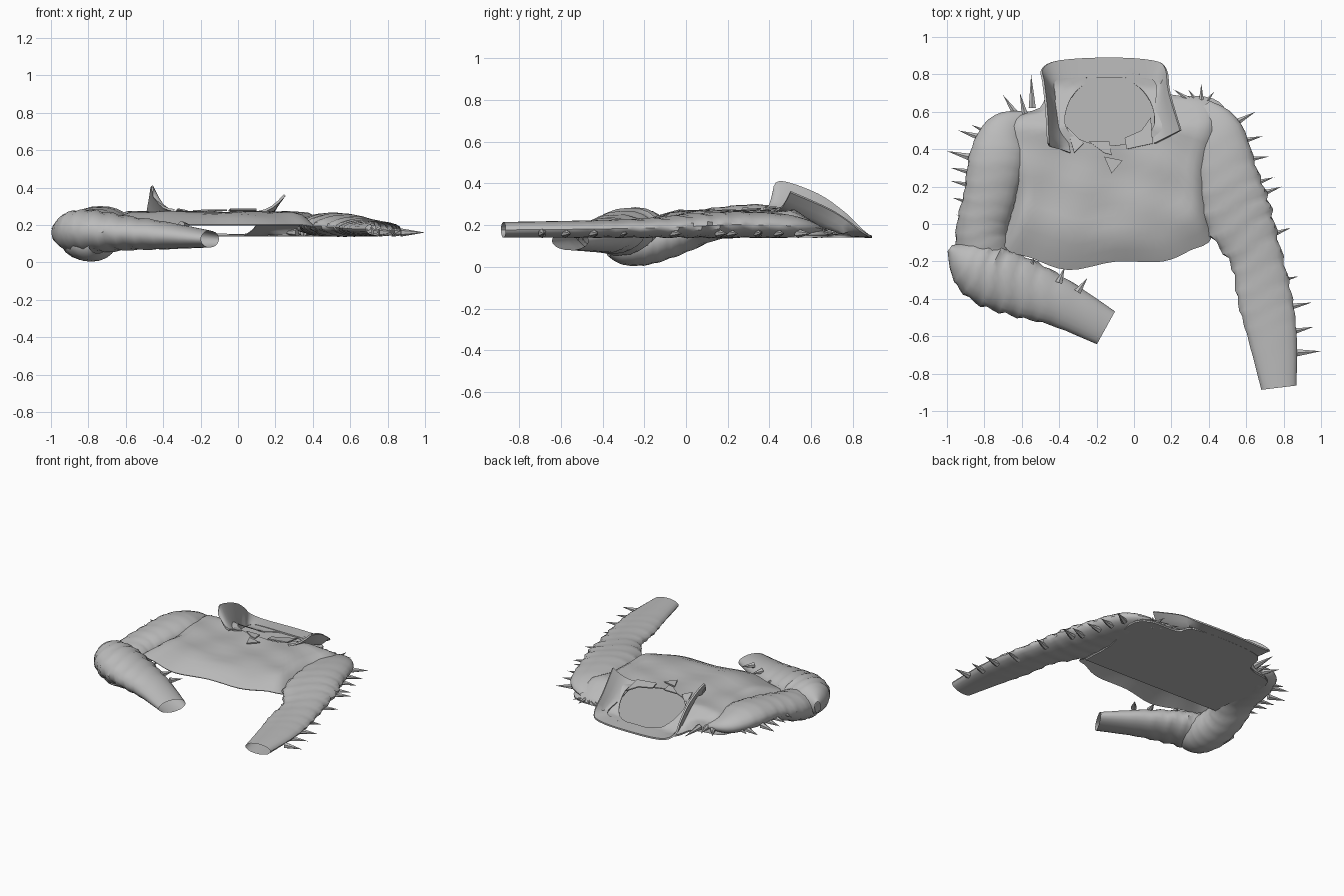
import bpy, bmesh, math
from mathutils import Vector

cube = bpy.data.objects.get("Cube")
if cube:
    bpy.data.objects.remove(cube, do_unlink=True)

grey = bpy.data.materials.new("grey_cloth")
grey.use_nodes = True
grey.diffuse_color = (0.5, 0.5, 0.5, 1)
grey.node_tree.nodes["Principled BSDF"].inputs["Base Color"].default_value = (0.5, 0.5, 0.5, 1)
parts = []


def finish(name, bm, thickness=0.0):
    mesh = bpy.data.meshes.new(name)
    bm.to_mesh(mesh)
    bm.free()
    mesh.materials.append(grey)
    part = bpy.data.objects.new(name, mesh)
    bpy.context.collection.objects.link(part)
    if thickness:
        solid = part.modifiers.new("thickness", "SOLIDIFY")
        solid.thickness = thickness
        solid.offset = 0
    parts.append(part)
    return part


def smooth_path(points, steps, closed=False):
    """Catmull-Rom curve through points of any dimension."""
    points = [Vector(p) for p in points]
    count = len(points)
    result = []
    for i in range(count if closed else count - 1):
        if closed:
            a, b, c, d = (points[(i + k) % count] for k in (-1, 0, 1, 2))
        else:
            a, b, c, d = (points[min(max(i + k, 0), count - 1)] for k in (-1, 0, 1, 2))
        for s in range(steps):
            t = s / steps
            result.append(b + (c - a) * (t / 2) + (a * 2 - b * 5 + c * 4 - d) * (t * t / 2)
                          + (b * 3 - a - c * 3 + d) * (t ** 3 / 2))
    if not closed:
        result.append(points[-1])
    return result


def loft(bm, rings, closed):
    rows = [[bm.verts.new(p) for p in ring] for ring in rings]
    size = len(rows[0])
    for low, high in zip(rows, rows[1:]):
        for i in range(size if closed else size - 1):
            j = (i + 1) % size
            bm.faces.new((low[i], low[j], high[j], high[i]))


def sleeve(name, stations, folds, sides=20):
    """Open tube; stations are x, y, half width, bottom z, top z."""
    path = smooth_path(stations, 6)
    rings = []
    for i, (x, y, half, low, high) in enumerate(path):
        after, before = path[min(i + 1, len(path) - 1)], path[max(i - 1, 0)]
        along = Vector((after[0] - before[0], after[1] - before[1], 0)).normalized()
        across = Vector((-along.y, along.x, 0))
        fade = math.sin(math.pi * i / (len(path) - 1)) ** 2
        ring = []
        for k in range(sides):
            a = math.tau * k / sides
            crease = 1 + folds * fade * math.sin(i * 2.1 + 2 * math.sin(a * 2))
            offset = across * (math.cos(a) * half * crease)
            lift = math.sin(a) * (high - low) / 2 * crease
            ring.append(Vector((x, y, (low + high) / 2 + lift)) + offset)
        rings.append(ring)
    bm = bmesh.new()
    loft(bm, rings, True)
    bmesh.ops.recalc_face_normals(bm, faces=bm.faces)
    finish(name, bm)
    return [Vector(p[:2]) for p in path]


# Torso: domed front sheet with a neck opening and an open hem
outline = smooth_path([
    (.42, -.06), (.42, .25), (.5, .55), (.42, .67), (.2, .69), (.14, .78), (-.13, .81),
    (-.43, .78), (-.5, .62), (-.7, .56), (-.72, .35), (-.68, .1), (-.69, -.12),
    (-.55, -.18), (-.35, -.245), (-.1, -.2), (.15, -.2), (.3, -.14)], 4, True)
neck = Vector((-.13, .55))
rings = []
for r in range(11):
    t = r / 10
    ring = []
    for p in outline:
        toward = (p - neck).normalized()
        inner = neck + Vector((toward.x * .24, toward.y * (.13 if toward.y < 0 else .24)))
        q = p.lerp(inner, t)
        hem = min(max(-p.y * 8, 0), 1)
        edge = .15 + .05 * hem
        top = .265 - .118 * min(max((q.y - .52) * 5, 0), 1)
        rise = math.sin(min(t * 3, 1) * math.pi / 2)
        fold = .008 * math.sin(q.x * 13 + q.y * 9) * math.sin(q.y * 17 - q.x * 5) * rise
        fold *= min(max((.7 - q.y) * 5, 0), 1)
        ring.append((q.x, q.y, edge + (top - edge) * rise + fold))
    rings.append(ring)
bm = bmesh.new()
loft(bm, rings, True)
finish("jacket_front", bm, .006)

# Flat back panel, shorter than the front and joined to it along the sides
seam = [p for p in outline if p.y > -.02]
bm = bmesh.new()
bm.faces.new([bm.verts.new((p.x, p.y, .142)) for p in seam])
finish("jacket_back", bm, .004)
bm = bmesh.new()
loft(bm, [[(p.x, p.y, z) for p in seam] for z in (.142, .153)], False)
finish("side_seam", bm)

# Collar: flat behind the neck, its two wings standing up
rim = smooth_path([
    (-.455, .42, .35), (-.46, .45, .41), (-.47, .63, .35), (-.485, .76, .26), (-.49, .83, .19),
    (-.4, .875, .15), (-.13, .89, .145), (.1, .875, .15), (.17, .83, .18),
    (.19, .7, .27), (.25, .5, .36)], 4)
base = smooth_path([
    (-.34, .38, .28), (-.36, .46, .25), (-.39, .55, .2), (-.42, .67, .165), (-.43, .75, .15),
    (-.37, .78, .148), (-.13, .78, .148), (.06, .78, .148), (.12, .74, .165),
    (.11, .6, .21), (.11, .43, .27)], 4)
rows = []
for t in (0, .25, .5, .75, 1):
    sag = -.02 * math.sin(math.pi * t)
    rows.append([b.lerp(r, t) + Vector((0, 0, sag if b.z > .17 else 0))
                 for b, r in zip(base, rim)])
bm = bmesh.new()
loft(bm, rows, False)
finish("collar", bm, .012)

# Lapels: small turned flaps at the throat
for name, corners in {
        "left_lapel": [(-.05, .46, .275), (.04, .5, .275), (.09, .57, .26), (.1, .43, .285),
                       (-.04, .4, .285)],
        "right_lapel": [(-.36, .52, .25), (-.27, .43, .275), (-.32, .38, .285)],
        "throat_tab": [(-.24, .44, .275), (-.13, .44, .275), (-.12, .37, .28), (-.16, .38, .28)],
        "throat_point": [(-.16, .36, .278), (-.06, .34, .278), (-.12, .27, .28)]}.items():
    bm = bmesh.new()
    bm.faces.new([bm.verts.new(c) for c in corners])
    finish(name, bm, .008)

# Sleeves: the left one straight, the right one bent at the elbow
left_line = sleeve("left_sleeve", [
    (.36, .62, .06, .16, .2), (.45, .49, .13, .14, .25), (.5, .25, .165, .14, .265),
    (.56, .04, .18, .14, .255), (.65, -.17, .14, .14, .235), (.7, -.4, .145, .14, .225),
    (.74, -.6, .13, .14, .22), (.775, -.875, .095, .14, .215)], .07)
upper_line = sleeve("right_upper_sleeve", [
    (-.58, .57, .04, .17, .21), (-.68, .49, .12, .14, .27), (-.73, .35, .15, .14, .3),
    (-.77, .15, .14, .13, .285), (-.81, -.02, .14, .06, .26), (-.8, -.18, .15, .01, .23),
    (-.77, -.3, .12, .01, .19), (-.75, -.37, .05, .05, .13)], .03)
fore_line = sleeve("right_forearm_sleeve", [
    (-.985, -.13, .02, .12, .2), (-.9, -.19, .12, .06, .27), (-.78, -.27, .165, .05, .28),
    (-.6, -.34, .16, .065, .25), (-.4, -.42, .13, .07, .22), (-.15, -.555, .1, .08, .17)], .06)


# Spikes: cones pointing away from the nearest point of a sleeve or shoulder
def spikes(name, tips, line, length, z):
    for tip in tips:
        tip = Vector(tip)
        nearest = min(line, key=lambda p: (p - tip).length)
        out = (tip - nearest).normalized()
        middle = tip - out * (length / 2)
        bm = bmesh.new()
        bmesh.ops.create_cone(bm, cap_ends=True, segments=6, radius1=.022, radius2=0, depth=length)
        spike = finish(name, bm)
        spike.location = (middle.x, middle.y, z)
        spike.rotation_euler = Vector((out.x, out.y, 0)).to_track_quat("Z", "Y").to_euler()


left_shoulder = [Vector((x / 100, .5)) for x in range(20, 40, 4)]
right_shoulder = [Vector((x / 100, .5)) for x in range(-66, -50, 4)]
spikes("left_spike", [
    (.21, .72), (.29, .72), (.36, .75), (.43, .71), (.65, .6), (.69, .47), (.72, .36), (.75, .25),
    (.79, .2), (.84, -.02), (.88, -.28), (.95, -.42), (.96, -.55), (1, -.68)],
    left_line + left_shoulder, .13, .16)
spikes("right_spike", [
    (-1, .39), (-.94, .5), (-.87, .53), (-.7, .69), (-.61, .7), (-.98, .3),
    (-.98, .23), (-.97, .14), (-.95, .05)], upper_line + right_shoulder, .13, .18)
spikes("tall_spike", [(-.55, .8)], right_shoulder, .18, .18)
spikes("forearm_spike", [(-.53, -.17), (-.37, -.23), (-.25, -.29)], fore_line, .09, .2)

# Fix the cloth thickness into the meshes, then shade smoothly with sharp edges
bpy.ops.object.select_all(action="DESELECT")
for part in parts:
    part.select_set(True)
bpy.context.view_layer.objects.active = parts[0]
bpy.ops.object.convert(target="MESH")
bpy.ops.object.shade_smooth_by_angle(angle=math.radians(40))
